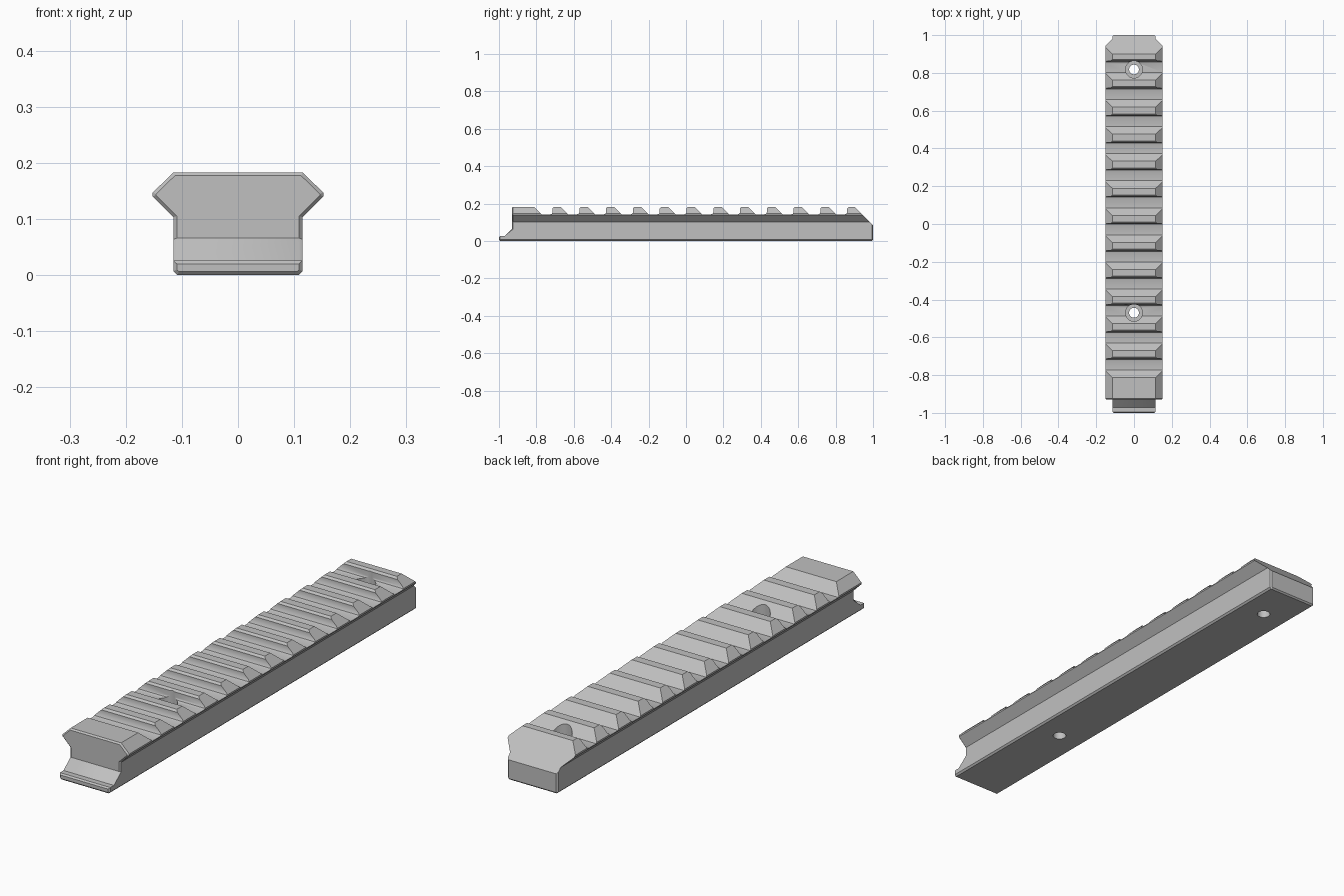
import bpy, bmesh, math
from mathutils import Vector

default = bpy.data.objects.get("Cube")
if default:
    bpy.data.objects.remove(default, do_unlink=True)

TOP, FLOOR, PITCH = 0.183, 0.143, 0.1432

metal = bpy.data.materials.new("plain grey metal")
metal.use_nodes = True
grey = (0.53, 0.53, 0.53, 1)
metal.diffuse_color = grey
metal.node_tree.nodes["Principled BSDF"].inputs["Base Color"].default_value = grey


def add_prism(bm, points, sweep):
    """Extrude a closed outline along a vector."""
    face = bm.faces.new([bm.verts.new(p) for p in points])
    ext = bmesh.ops.extrude_face_region(bm, geom=[face])
    moved = [g for g in ext["geom"] if isinstance(g, bmesh.types.BMVert)]
    bmesh.ops.translate(bm, verts=moved, vec=sweep)


def make_object(name, bm):
    bmesh.ops.recalc_face_normals(bm, faces=bm.faces)
    mesh = bpy.data.meshes.new(name)
    bm.to_mesh(mesh)
    bm.free()
    mesh.materials.append(metal)
    obj = bpy.data.objects.new(name, mesh)
    bpy.context.collection.objects.link(obj)
    return obj


def boolean(target, tool, operation):
    """Apply a boolean and discard the tool."""
    tool.hide_render = True
    mod = target.modifiers.new(operation.lower(), "BOOLEAN")
    mod.operation, mod.object, mod.solver = operation, tool, "EXACT"
    bpy.ops.object.select_all(action="DESELECT")
    bpy.context.view_layer.objects.active = target
    target.select_set(True)
    bpy.ops.object.modifier_apply(modifier=mod.name)
    bpy.data.objects.remove(tool, do_unlink=True)


# Rail body: mirrored cross-section swept along the length
half = [(0.108, 0), (0.115, 0.007), (0.115, 0.103), (0.152, 0.14), (0.152, 0.147), (0.115, TOP)]
section = half + [(-x, z) for x, z in reversed(half)]
bm = bmesh.new()
add_prism(bm, [(x, -1.1, z) for x, z in section], Vector((0, 2.2, 0)))
rail = make_object("rail_body", bm)

# Side outline: front foot and sloping back end
outline = [(-1, -0.05), (-1, 0.026), (-0.971, 0.026), (-0.93, 0.066), (-0.93, 0.25),
           (0.833, 0.25), (0.9, TOP), (1, 0.083), (1, -0.05)]
bm = bmesh.new()
add_prism(bm, [(-0.3, y, z) for y, z in outline], Vector((0.6, 0, 0)))
boolean(rail, make_object("end_shape", bm), "INTERSECT")

# Chamfers on the end faces
bm = bmesh.new()
bm.from_mesh(rail.data)
bmesh.ops.dissolve_limit(bm, angle_limit=0.01, verts=bm.verts, edges=bm.edges)
bm.normal_update()


def is_end(face):
    y = face.calc_center_median().y
    return face.normal.y > 0.9 or (y < -0.9 and face.normal.y < -0.6)


edges = [e for e in bm.edges if len(e.link_faces) == 2 and e.is_convex
         and e.calc_face_angle() > math.radians(50) and any(is_end(f) for f in e.link_faces)]
bmesh.ops.bevel(bm, geom=edges, offset=0.006, segments=1, affect="EDGES", clamp_overlap=True)
bm.to_mesh(rail.data)
bm.free()

# Cross slots: upright front wall on each tooth, sloping back
bm = bmesh.new()
for k in range(12):
    w = 0.862 - PITCH * k
    slot = [(-0.11, TOP + 0.01), (-0.06, FLOOR), (-0.012, FLOOR), (-0.004, FLOOR + 0.003),
            (0, FLOOR + 0.01), (0, TOP - 0.008), (0.018, TOP + 0.01)]
    add_prism(bm, [(-0.3, w + y, z) for y, z in slot], Vector((0.6, 0, 0)))
boolean(rail, make_object("slot_cutter", bm), "DIFFERENCE")

# Counterbored screw holes
for y in (0.818, -0.47):
    for radius, low, high in ((0.026, -0.1, 0.3), (0.045, 0.085, 0.3)):
        bm = bmesh.new()
        ring = [(radius * math.cos(a), y + radius * math.sin(a), low)
                for a in (math.tau * i / 32 for i in range(32))]
        add_prism(bm, ring, Vector((0, 0, high - low)))
        boolean(rail, make_object("hole_cutter", bm), "DIFFERENCE")

# Smooth the round holes and slot fillets, keep the edges sharp
bpy.ops.object.select_all(action="DESELECT")
rail.select_set(True)
bpy.context.view_layer.objects.active = rail
bpy.ops.object.shade_smooth_by_angle(angle=math.radians(30))
